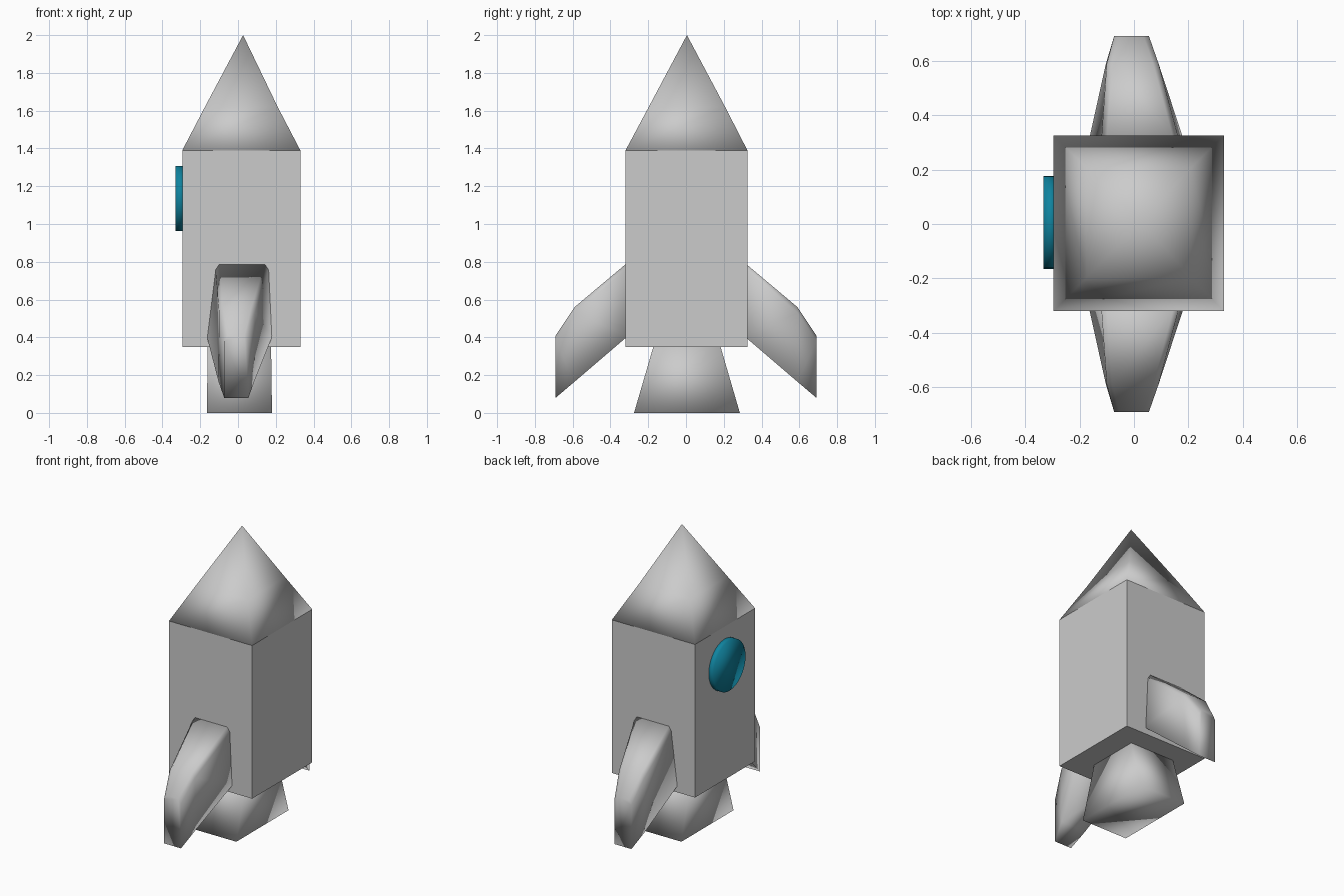
import bpy, bmesh, math
from mathutils import Matrix

if "Cube" in bpy.data.objects:
    bpy.data.objects.remove(bpy.data.objects["Cube"])


def material(name, rgb):
    m = bpy.data.materials.new(name)
    m.diffuse_color = (*rgb, 1)
    m.use_nodes = True
    m.node_tree.nodes["Principled BSDF"].inputs["Base Color"].default_value = m.diffuse_color
    return m


grey = material("light grey", (0.6, 0.6, 0.6))
blue = material("window blue", (0.005, 0.23, 0.35))


def finish(name, bm, mat, smooth=True):
    bmesh.ops.remove_doubles(bm, verts=bm.verts, dist=0.0005)
    bmesh.ops.recalc_face_normals(bm, faces=bm.faces)
    for f in bm.faces:
        f.smooth = smooth
    me = bpy.data.meshes.new(name)
    bm.to_mesh(me)
    bm.free()
    me.materials.append(mat)
    ob = bpy.data.objects.new(name, me)
    bpy.context.collection.objects.link(ob)
    return ob


def loft(name, rings, mat, smooth=True):
    """Skin closed rings of points and cap both ends."""
    bm = bmesh.new()
    rows = [[bm.verts.new(p) for p in ring] for ring in rings]
    n = len(rows[0])
    for a, b in zip(rows, rows[1:]):
        for i in range(n):
            j = (i + 1) % n
            bm.faces.new((a[i], a[j], b[j], b[i]))
    bm.faces.new(rows[0])
    bm.faces.new(rows[-1])
    return finish(name, bm, mat, smooth)


def rect(x0, x1, y0, y1, z):
    return [(x0, y0, z), (x1, y0, z), (x1, y1, z), (x0, y1, z)]


# Square body
loft("body", [rect(-0.295, 0.33, -0.32, 0.325, 0.35),
              rect(-0.295, 0.33, -0.32, 0.325, 1.39)], grey, False)

# Pyramid nose: base cap, middle loop, apex
bm = bmesh.new()
base = [bm.verts.new(p) for p in rect(-0.295, 0.33, -0.32, 0.325, 1.39)]
mid = [bm.verts.new(p) for p in rect(-0.175, 0.21, -0.197, 0.207, 1.62)]
apex = bm.verts.new((0.027, 0.005, 2.0))
bm.faces.new(base)
for i in range(4):
    j = (i + 1) % 4
    bm.faces.new((base[i], base[j], mid[j], mid[i]))
    bm.faces.new((mid[i], mid[j], apex))
finish("nose", bm, grey)

# Flared nozzle, widening only front to back
loft("nozzle", [rect(-0.165, 0.18, -0.275, 0.285, 0.0),
                rect(-0.16, 0.175, -0.17, 0.18, 0.36)], grey)


# Swept fins: cross-sections running outward along y
def fin_ring(y, zb, zt, b0, b1, t0, t1):
    c, d = 0.02, 0.03  # chamfered top corners
    return [(b0, y, zb), (b1, y, zb), (t1, y, zt - d), (t1 - c, y, zt),
            (t0 + c, y, zt), (t0, y, zt - d)]


sections = [(0.31, 0.405, 0.795, -0.165, 0.182, -0.12, 0.165),
            (0.59, 0.165, 0.56, -0.103, 0.086, -0.10, 0.09),
            (0.69, 0.08, 0.41, -0.073, 0.055, -0.073, 0.055)]
for name, side in (("front_fin", -1), ("back_fin", 1)):
    loft(name, [fin_ring(side * s[0], *s[1:]) for s in sections], grey)

# Round porthole on the left side
bm = bmesh.new()
bmesh.ops.create_cone(bm, cap_ends=True, segments=32, radius1=0.171,
                      radius2=0.171, depth=0.05,
                      matrix=Matrix.Translation((-0.307, 0.006, 1.135))
                      @ Matrix.Rotation(math.pi / 2, 4, 'Y'))
finish("porthole", bm, blue)
